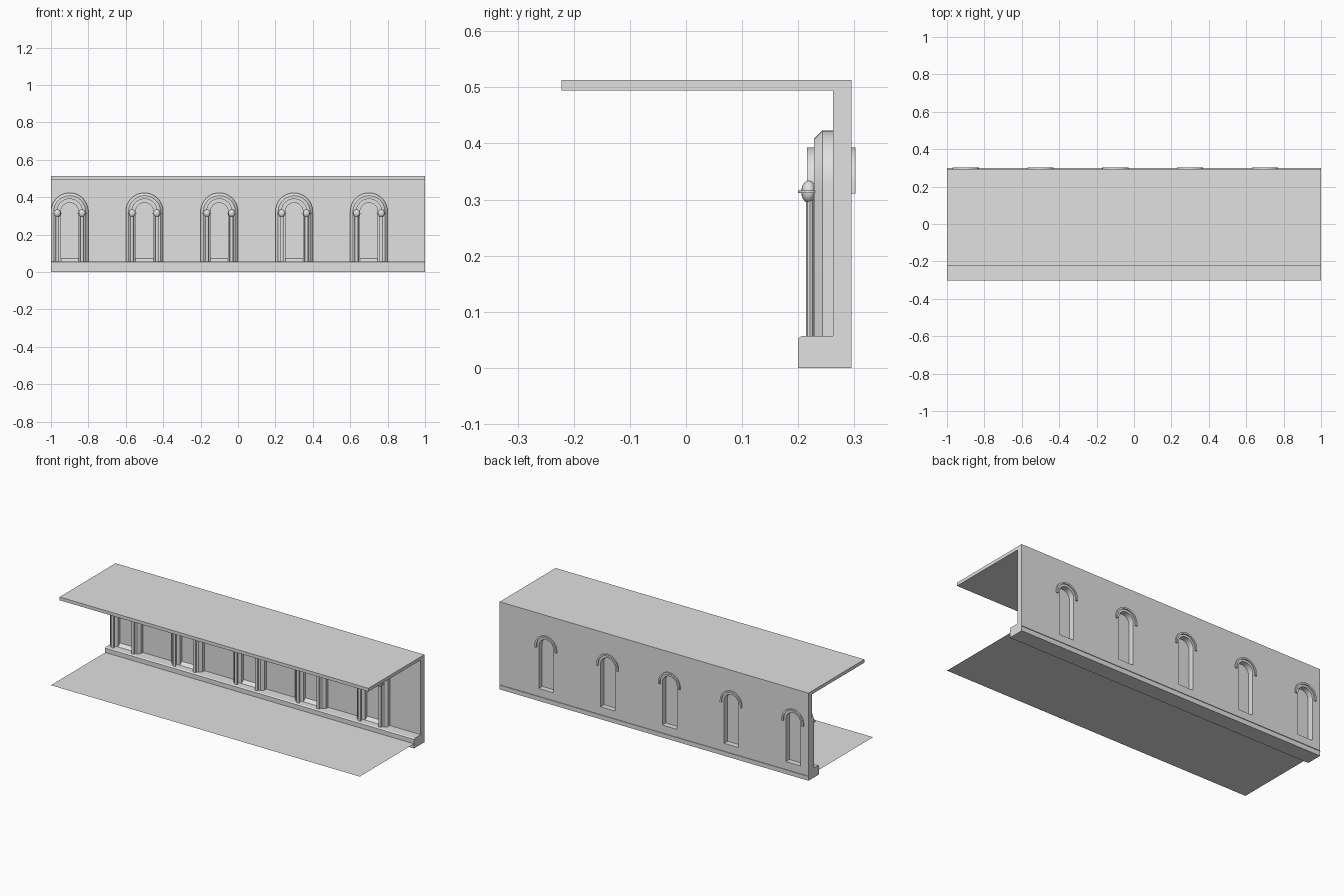
import bpy, bmesh
from math import cos, sin, pi

cube = bpy.data.objects.get("Cube")
if cube:
    bpy.data.objects.remove(cube, do_unlink=True)

stone = bpy.data.materials.new("grey_stone")
stone.use_nodes = True
GREY = (0.75, 0.75, 0.75, 1)
stone.diffuse_color = GREY
stone.node_tree.nodes["Principled BSDF"].inputs["Base Color"].default_value = GREY

CENTRES = [-0.9 + 0.4 * i for i in range(5)]
SPRING = 0.323      # height of arch centres
OPEN = 0.047        # half width of the opening
BASE_TOP = 0.057
SILL = 0.073
FRONT, BACK = 0.262, 0.295   # wall faces


def finish(name, bm, smooth=False):
    bmesh.ops.recalc_face_normals(bm, faces=bm.faces)
    mesh = bpy.data.meshes.new(name)
    bm.to_mesh(mesh)
    bm.free()
    obj = bpy.data.objects.new(name, mesh)
    bpy.context.collection.objects.link(obj)
    mesh.materials.append(stone)
    bpy.ops.object.select_all(action='DESELECT')
    obj.select_set(True)
    bpy.context.view_layer.objects.active = obj
    if smooth:
        bpy.ops.object.shade_smooth_by_angle(angle=0.6)
    return obj


def loft(bm, sections):
    """Bridge a row of closed loops of points and cap both ends."""
    rings = [[bm.verts.new(p) for p in s] for s in sections]
    n = len(rings[0])
    for a, b in zip(rings, rings[1:]):
        for i in range(n):
            j = (i + 1) % n
            bm.faces.new((a[i], a[j], b[j], b[i]))
    bm.faces.new(rings[0])
    bm.faces.new(rings[-1])


def prism_x(bm, profile, x0, x1):
    loft(bm, [[(x, y, z) for y, z in profile] for x in (x0, x1)])


def arch_path(foot, steps=24):
    """Unit directions and base heights along a stilted arch."""
    arc = [(cos(pi * i / steps), sin(pi * i / steps), SPRING) for i in range(steps + 1)]
    return [(1, 0, foot)] + arc + [(-1, 0, foot)]


def arch(bm, cx, foot, profile):
    """Sweep a (radius, y) profile around an arch."""
    loft(bm, [[(cx + r * c, y, z + r * s) for r, y in profile]
              for c, s, z in arch_path(foot)])


def lathe(bm, x, y, profile, sides):
    """Turn a (radius, z) profile into an oval form, wider along the wall."""
    turns = [2 * pi * i / sides for i in range(sides)]
    loft(bm, [[(x + 1.35 * r * cos(a), y + r * sin(a), z) for a in turns]
              for r, z in profile])


# Floor sheet, running through the plinth
bm = bmesh.new()
bm.faces.new([bm.verts.new((x, y, 0.027)) for x, y in
              ((-1, -0.302), (1, -0.302), (1, 0.299), (-1, 0.299))])
finish("floor", bm)

# Plinth with a small chamfer along its front
bm = bmesh.new()
prism_x(bm, [(0.2, 0), (FRONT, 0), (FRONT, BASE_TOP), (0.207, BASE_TOP), (0.2, 0.053)], -1, 1)
finish("plinth", bm)

# Wall and overhanging roof slab
bm = bmesh.new()
prism_x(bm, [(FRONT, 0), (BACK, 0), (BACK, 0.513), (-0.222, 0.513),
             (-0.222, 0.494), (FRONT, 0.494)], -1, 1)
wall = finish("wall_and_roof", bm)

# Arched recesses cut from the back
bm = bmesh.new()
for cx in CENTRES:
    loft(bm, [[(cx + OPEN * c, y, z + OPEN * s) for c, s, z in arch_path(SILL)]
              for y in (FRONT + 0.001, BACK + 0.05)])
cutter = finish("recess_cutter", bm)
cutter.hide_render = True
cut = wall.modifiers.new("recesses", 'BOOLEAN')
cut.operation = 'DIFFERENCE'
cut.solver = 'EXACT'
cut.object = cutter
bpy.context.view_layer.objects.active = wall
bpy.ops.object.modifier_apply(modifier=cut.name)
bpy.data.objects.remove(cutter, do_unlink=True)

# Sloping front sills
bm = bmesh.new()
for cx in CENTRES:
    prism_x(bm, [(0.243, BASE_TOP), (FRONT, BASE_TOP), (FRONT, SILL)],
            cx - OPEN, cx + OPEN)
finish("sills", bm)

# Stepped, bevelled surrounds
bm = bmesh.new()
for cx in CENTRES:
    arch(bm, cx, BASE_TOP, [(0.1, FRONT), (0.1, 0.243), (0.085, 0.228), (0.07, 0.228),
                            (0.07, 0.243), (OPEN, 0.243), (OPEN, FRONT)])
finish("arch_surrounds", bm, True)

# Inner arch rings resting on the capitals, and thinner rear hoods
for name, inner, y0, y1 in (("inner_arches", OPEN, 0.216, 0.243),
                            ("rear_hoods", 0.06, BACK, 0.302)):
    bm = bmesh.new()
    for cx in CENTRES:
        arch(bm, cx, 0.311, [(0.07, y0), (0.07, y1), (inner, y1), (inner, y0)])
    finish(name, bm, True)

# Paired columns with bulb capitals and thin collar discs
shafts, capitals, collars = bmesh.new(), bmesh.new(), bmesh.new()
bulb = [(max(0.0135 * cos(a), 0.001), 0.314 + 0.02 * sin(a))
        for a in (pi * (i / 10 - 0.5) for i in range(11))]
for cx in CENTRES:
    for side in (-1, 1):
        x, y = cx + side * 0.066, 0.219
        lathe(shafts, x, y + 0.002, [(0.0075, BASE_TOP), (0.0075, 0.3)], 10)
        lathe(capitals, x, y, bulb, 16)
        lathe(collars, x, y, [(0.019, 0.312), (0.019, 0.316)], 16)
finish("column_shafts", shafts)
finish("column_capitals", capitals, True)
finish("column_collars", collars, True)
